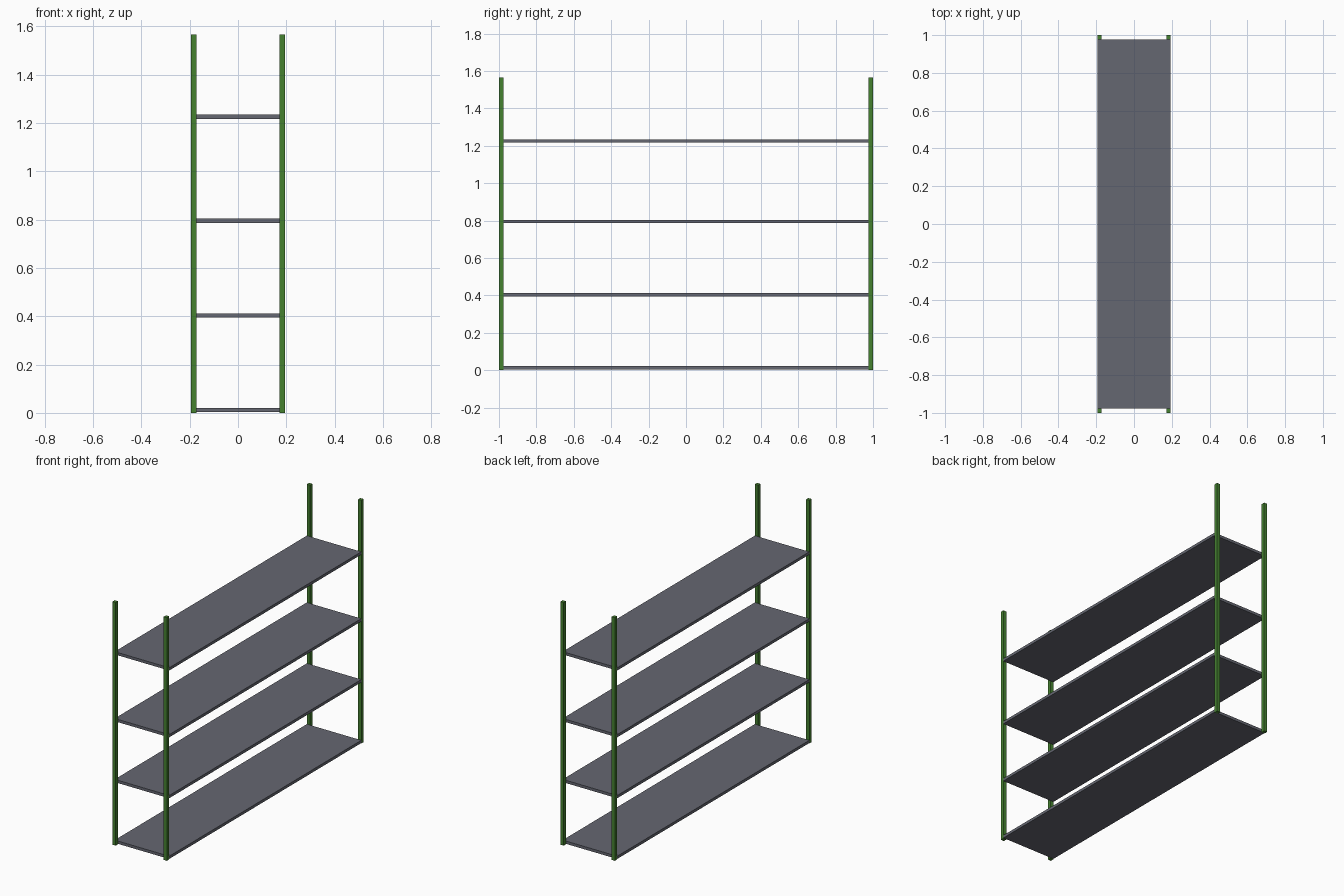
import bpy

if "Cube" in bpy.data.objects:
    bpy.data.objects.remove(bpy.data.objects["Cube"])


def material(name, color):
    m = bpy.data.materials.new(name)
    m.diffuse_color = color
    m.use_nodes = True
    m.node_tree.nodes["Principled BSDF"].inputs["Base Color"].default_value = m.diffuse_color
    return m


def box(name, lo, hi, mat):
    bpy.ops.mesh.primitive_cube_add(size=1, location=[(a + b) / 2 for a, b in zip(lo, hi)])
    ob = bpy.context.object
    ob.name = name
    ob.scale = [b - a for a, b in zip(lo, hi)]
    bpy.ops.object.transform_apply(location=False, rotation=False, scale=True)
    ob.data.materials.append(mat)
    return ob


green = material("green_paint", (0.06, 0.22, 0.03, 1))
grey = material("grey_board", (0.13, 0.135, 0.165, 1))

HALF_W, HALF_L, HEIGHT = 0.194, 1.0, 1.565
POST, BOARD = 0.023, 0.018

# Corner posts
for side, sx in (("left", -1), ("right", 1)):
    for end, sy in (("front", -1), ("back", 1)):
        xs = sorted((sx * HALF_W, sx * (HALF_W - POST)))
        ys = sorted((sy * HALF_L, sy * (HALF_L - POST)))
        box(f"{end}_{side}_post", (xs[0], ys[0], 0), (xs[1], ys[1], HEIGHT), green)

# Shelf boards spanning between the end posts
y = HALF_L - POST
for i, z in enumerate((0.003, 0.394, 0.786, 1.216), 1):
    box(f"shelf_{i}", (-HALF_W, -y, z), (HALF_W, y, z + BOARD), grey)
